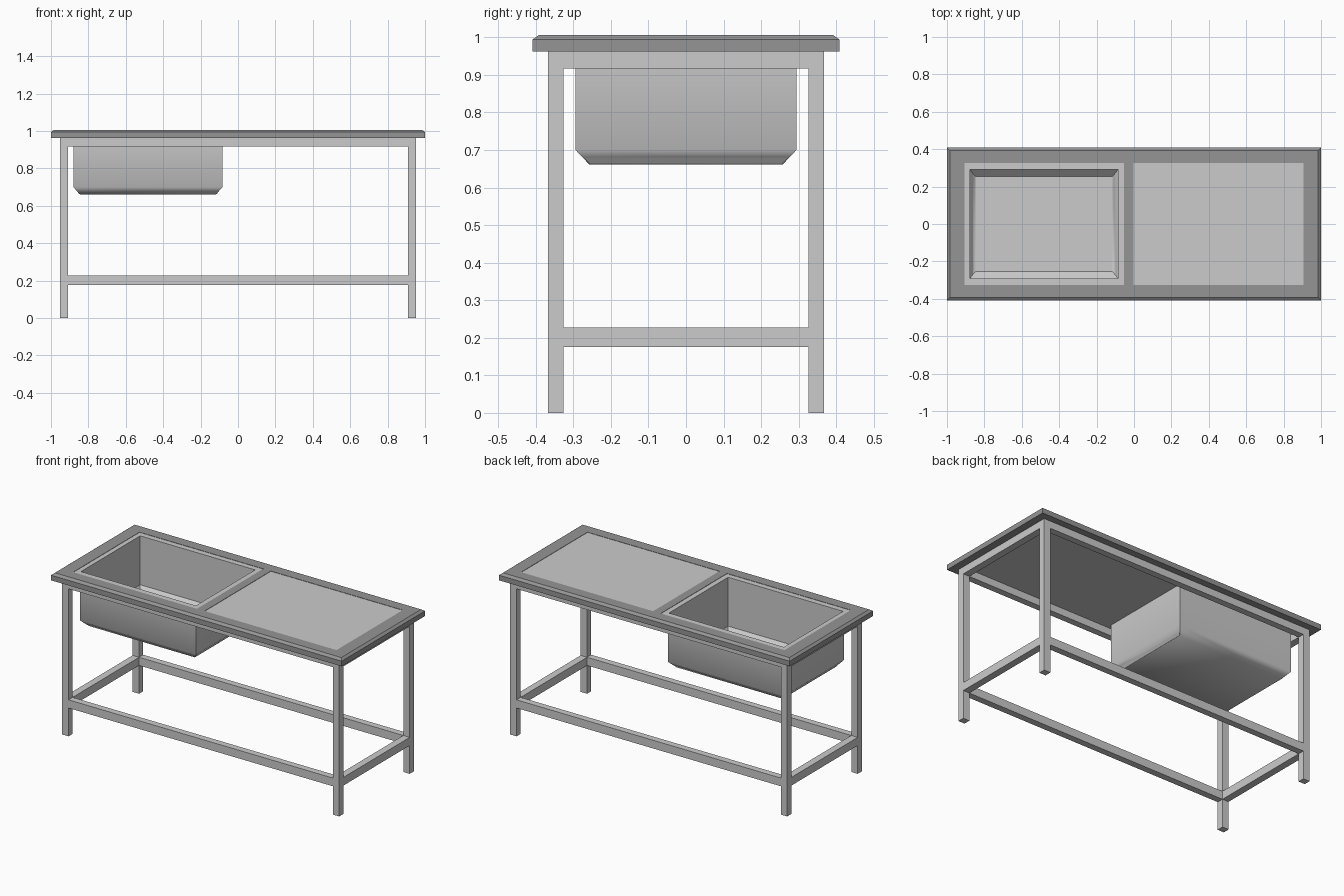
import bpy, bmesh, math

if "Cube" in bpy.data.objects:
    bpy.data.objects.remove(bpy.data.objects["Cube"])

# dark countertop material
dark = bpy.data.materials.new("dark_top")
dark.diffuse_color = (0.3, 0.3, 0.3, 1)
dark.use_nodes = True
dark.node_tree.nodes["Principled BSDF"].inputs["Base Color"].default_value = dark.diffuse_color


def finish(name, bm, mat=None):
    me = bpy.data.meshes.new(name)
    bm.to_mesh(me)
    bm.free()
    ob = bpy.data.objects.new(name, me)
    bpy.context.collection.objects.link(ob)
    if mat:
        me.materials.append(mat)
    return ob


def shell(name, loops, mat=None, closed=False, smooth_from=None):
    """Bridge rectangles (x0, x1, y half-width, z); cap the ends or close into a ring."""
    bm = bmesh.new()
    rings = [[bm.verts.new(p) for p in
              ((x0, -y, z), (x1, -y, z), (x1, y, z), (x0, y, z))]
             for x0, x1, y, z in loops]
    n = len(rings)
    for i in range(n if closed else n - 1):
        a, b = rings[i], rings[(i + 1) % n]
        for j in range(4):
            k = (j + 1) % 4
            f = bm.faces.new((a[j], a[k], b[k], b[j]))
            f.smooth = smooth_from is not None and i >= smooth_from
    if not closed:
        bm.faces.new(rings[0])
        bm.faces.new(rings[-1]).smooth = smooth_from is not None
    bmesh.ops.recalc_face_normals(bm, faces=bm.faces)
    for e in bm.edges:
        e.smooth = e.calc_face_angle(0) < math.radians(55)
    return finish(name, bm, mat)


def box(name, x0, x1, y0, y1, z0, z1, mat=None):
    y, c = (y1 - y0) / 2, (y0 + y1) / 2
    ob = shell(name, [(x0, x1, y, z0), (x0, x1, y, z1)], mat)
    ob.location.y = c
    return ob


UNDER, TOP, SHEET = 0.962, 1.006, 1.004
XO, XI, YO, YI = 0.953, 0.909, 0.367, 0.326     # outer and inner faces of the stand

# countertop border with chamfered outer edge, and the divider bar
shell("countertop_border", [(-1, 1, 0.409, UNDER), (-1, 1, 0.409, 0.994),
                            (-0.985, 0.985, 0.392, TOP), (-0.906, 0.906, YI, TOP),
                            (-0.906, 0.906, YI, UNDER)], dark, closed=True)
box("countertop_divider", -0.054, -0.002, -YI, YI, 0.985, TOP, dark)

# flat drainboard
box("drainboard", -0.028, 0.906, -YI, YI, UNDER, SHEET)

# sink: flat inner walls, surround, smooth outer basin
shell("sink_basin", [(-0.85, -0.113, 0.255, 0.664), (-0.877, -0.086, 0.291, 0.70),
                     (-0.877, -0.086, 0.291, SHEET), (-0.906, -0.028, YI, SHEET),
                     (-0.906, -0.028, YI, UNDER), (-0.88, -0.083, 0.294, UNDER),
                     (-0.88, -0.083, 0.294, 0.70), (-0.845, -0.118, 0.257, 0.661)],
      smooth_from=5)

# legs
for sx, xn in ((-1, "left"), (1, "right")):
    for sy, yn in ((-1, "front"), (1, "back")):
        xs, ys = sorted((sx * XO, sx * XI)), sorted((sy * YO, sy * YI))
        box(f"{yn}_{xn}_leg", *xs, *ys, 0, UNDER)

# upper aprons and lower rails between the legs
for label, z0, z1 in (("apron", 0.917, UNDER), ("rail", 0.176, 0.227)):
    for s, n in ((-1, "front"), (1, "back")):
        box(f"{n}_{label}", -XI, XI, *sorted((s * YO, s * YI)), z0, z1)
    for s, n in ((-1, "left"), (1, "right")):
        box(f"{n}_{label}", *sorted((s * XO, s * XI)), -YI, YI, z0, z1)
